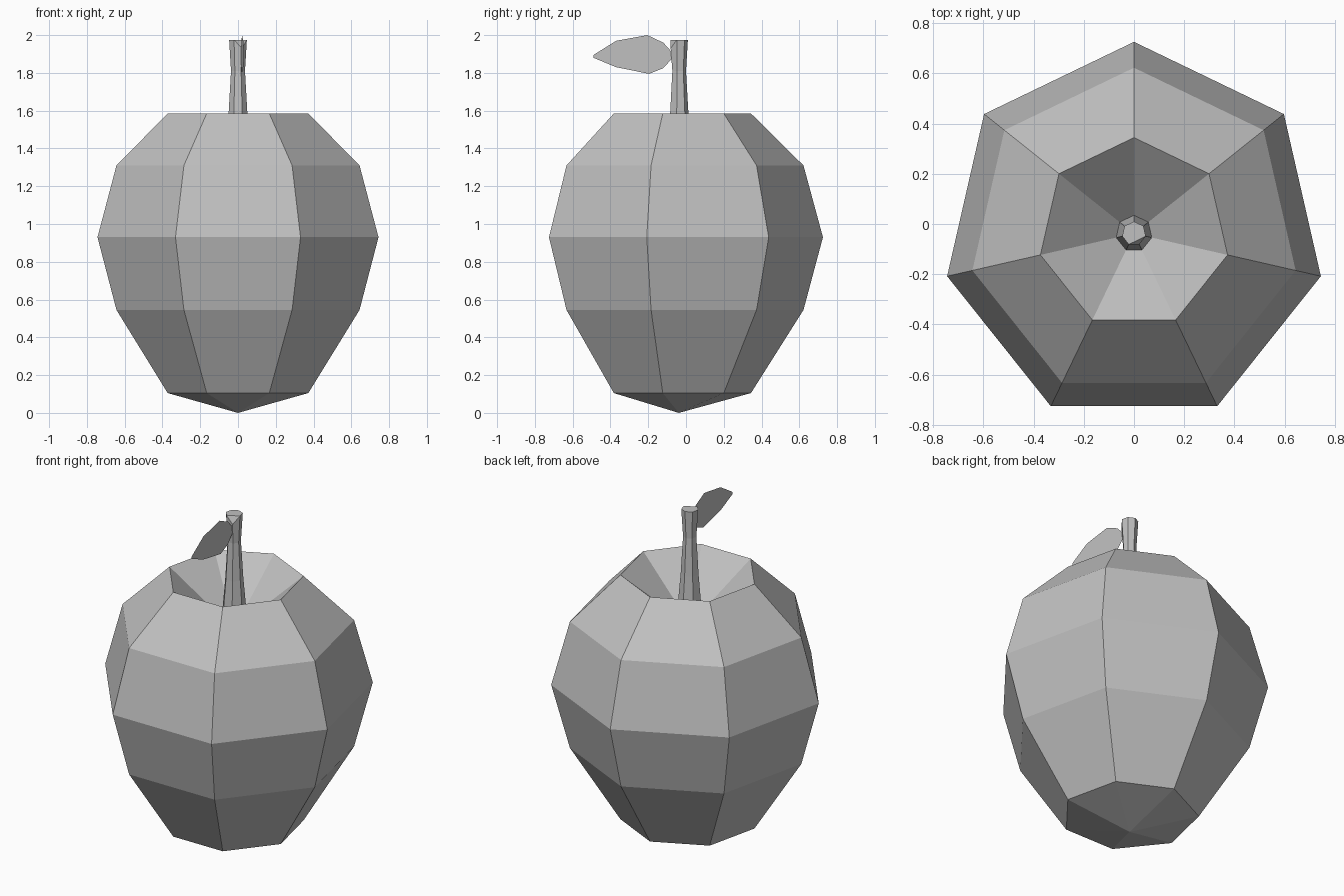
import bpy
import bmesh
import math

if "Cube" in bpy.data.objects:
    bpy.data.objects.remove(bpy.data.objects["Cube"], do_unlink=True)

SIDES = 7
AXIS_Y = -0.038

grey = bpy.data.materials.new("plain_grey")
grey.use_nodes = True
GREY = (0.53, 0.53, 0.53, 1.0)
grey.diffuse_color = GREY
grey.node_tree.nodes["Principled BSDF"].inputs["Base Color"].default_value = GREY


def finish(name, bm):
    mesh = bpy.data.meshes.new(name)
    bm.to_mesh(mesh)
    bm.free()
    mesh.materials.append(grey)
    obj = bpy.data.objects.new(name, mesh)
    bpy.context.collection.objects.link(obj)
    return obj


def lathe(bm, profile):
    """Seven-sided rings joined by flat quads, one corner pointing back."""
    rings = []
    for r, z in profile:
        ring = []
        for i in range(SIDES):
            a = math.pi / 2 + math.tau * i / SIDES
            ring.append(bm.verts.new((r * math.cos(a), AXIS_Y + r * math.sin(a), z)))
        rings.append(ring)
    for low, high in zip(rings, rings[1:]):
        for i in range(SIDES):
            j = (i + 1) % SIDES
            bm.faces.new((low[i], low[j], high[j], high[i]))
    return rings


# Fruit body with a pointed base and a sunken top
bm = bmesh.new()
rings = lathe(bm, [(0.382, 0.105), (0.66, 0.545), (0.763, 0.93),
                   (0.66, 1.31), (0.382, 1.585), (0.07, 1.33)])
base = bm.verts.new((0, AXIS_Y, 0))
for i in range(SIDES):
    bm.faces.new((base, rings[0][(i + 1) % SIDES], rings[0][i]))
bm.faces.new(rings[-1])
finish("fruit_body", bm)

# Stem, pinched in the middle, with one corner of the tip cut down
bm = bmesh.new()
rings = lathe(bm, [(0.073, 1.33), (0.051, 1.585), (0.038, 1.81), (0.048, 1.975)])
tip = rings[-1]
cut = 4
tip[cut].co.z -= 0.045
bm.faces.new((tip[cut - 1], tip[cut], tip[cut + 1]))
bm.faces.new([v for i, v in enumerate(tip) if i != cut])
finish("stem", bm)

# Flat upright leaf growing forward from the stem
outline = [(-0.075, 1.91), (-0.12, 1.96), (-0.205, 2.0), (-0.37, 1.97), (-0.49, 1.895),
           (-0.49, 1.88), (-0.37, 1.83), (-0.195, 1.795), (-0.12, 1.825), (-0.075, 1.875)]
bm = bmesh.new()
bm.faces.new([bm.verts.new((0.013 - 0.04 * y, y, z)) for y, z in outline])
finish("leaf", bm)
